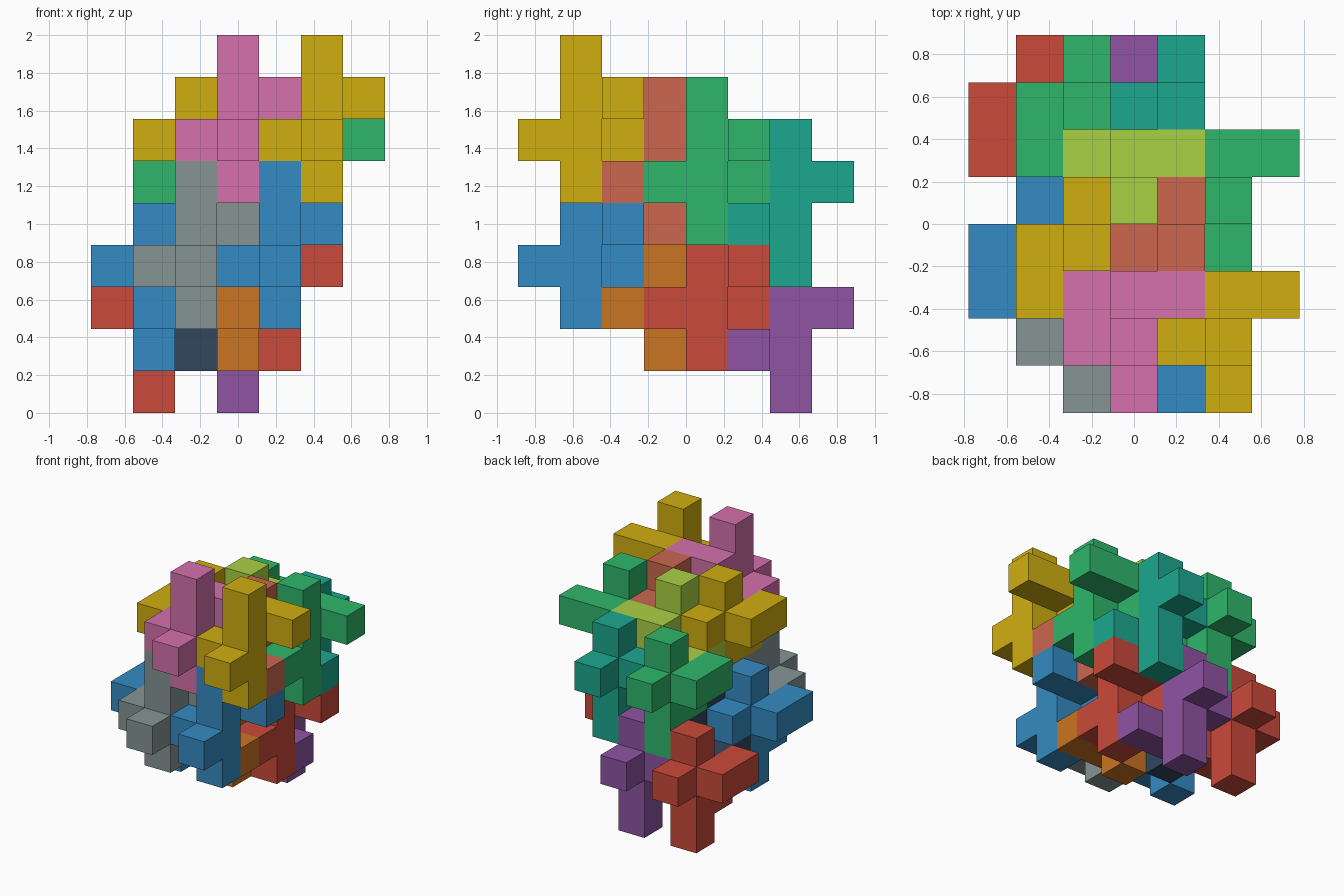
import bpy, bmesh, math
from mathutils import Vector

if "Cube" in bpy.data.objects:
    bpy.data.objects.remove(bpy.data.objects["Cube"])

U = 2 / 9                                   # size of one cube cell
ORIGIN = Vector((-3.5, -4.0, 0.0))          # corner of the cell grid, in cells

# One nine-cell piece: a column of four with two hooked arms and a stub
UPRIGHT = [(0, 0, 0), (0, 0, 1), (0, 0, 2), (0, 0, 3),
           (-1, 0, 1), (-1, 1, 1), (0, -1, 1), (0, 1, 2), (1, 1, 2)]
# The same piece turned half round the x axis
TURNED = [(x, -y, 3 - z) for x, y, z in UPRIGHT]

COLOURS = {
    "red": (201, 75, 60), "green": (50, 181, 106), "blue": (55, 138, 194),
    "yellow": (207, 173, 24), "purple": (141, 84, 161), "teal": (33, 166, 141),
    "lime": (168, 208, 70), "salmon": (203, 103, 80), "pink": (212, 112, 170),
    "grey": (133, 147, 148), "orange": (202, 116, 40), "navy": (52, 73, 94),
}


def material(name):
    mat = bpy.data.materials.get(name)
    if not mat:
        mat = bpy.data.materials.new(name)
        mat.diffuse_color = [(c / 255) ** 2.2 for c in COLOURS[name]] + [1]
        mat.use_nodes = True
        mat.node_tree.nodes["Principled BSDF"].inputs["Base Color"].default_value = mat.diffuse_color
    return mat


def add_piece(name, colour, cells, base):
    """Outer skin of a group of cube cells, with flat areas merged."""
    bm = bmesh.new()
    solid = set(cells)
    for cell in cells:
        centre = Vector(cell) + Vector((0.5, 0.5, 0.5))
        for axis in range(3):
            for sign in (-1, 1):
                neighbour = list(cell)
                neighbour[axis] += sign
                if tuple(neighbour) in solid:
                    continue
                corners = []
                for a, b in ((-1, -1), (1, -1), (1, 1), (-1, 1)):
                    p = centre.copy()
                    p[axis] += sign / 2
                    p[(axis + 1) % 3] += a / 2
                    p[(axis + 2) % 3] += b / 2
                    corners.append(bm.verts.new(p * U))
                bm.faces.new(corners[::sign])
    bmesh.ops.remove_doubles(bm, verts=bm.verts, dist=1e-4)
    bmesh.ops.dissolve_limit(bm, angle_limit=math.radians(1),
                             verts=bm.verts, edges=bm.edges)
    mesh = bpy.data.meshes.new(name)
    bm.to_mesh(mesh)
    bm.free()
    mesh.materials.append(material(colour))
    obj = bpy.data.objects.new(name, mesh)
    obj.location = (Vector(base) + ORIGIN) * U
    bpy.context.collection.objects.link(obj)


# Column foot cell of each interlocking piece
upright = [("pink", (3, 1, 5)), ("yellow", (5, 1, 5)),
           ("grey", (2, 1, 2)), ("blue", (4, 1, 2)),
           ("lime", (3, 4, 4)), ("green", (5, 4, 4)),
           ("navy", (2, 4, 1)), ("red", (4, 4, 1))]
turned = [("yellow", (2, 3, 4)), ("salmon", (4, 3, 4)),
          ("blue", (1, 3, 1)), ("orange", (3, 3, 1)),
          ("green", (2, 6, 3)), ("teal", (4, 6, 3)),
          ("red", (1, 6, 0)), ("purple", (3, 6, 0))]

for colour, base in upright:
    add_piece(f"{colour}_upright_piece", colour, UPRIGHT, base)
for colour, base in turned:
    add_piece(f"{colour}_turned_piece", colour, TURNED, base)
